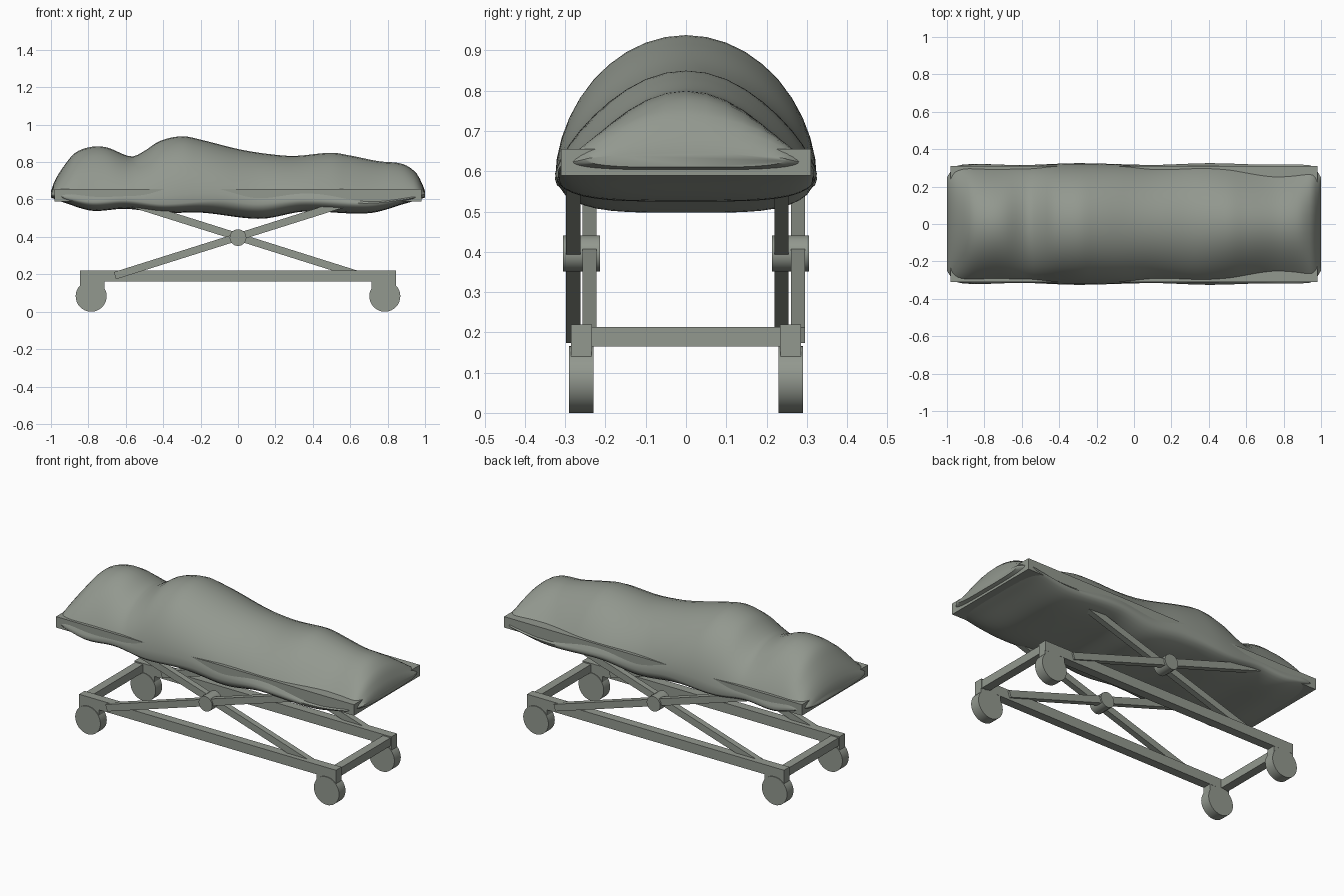
import bpy
import bmesh
import math
from mathutils import Vector

cube = bpy.data.objects.get("Cube")
if cube:
    bpy.data.objects.remove(cube, do_unlink=True)

grey = bpy.data.materials.new("grey_green")
grey.use_nodes = True
COLOUR = (0.29, 0.315, 0.275, 1)
grey.diffuse_color = COLOUR
grey.node_tree.nodes["Principled BSDF"].inputs["Base Color"].default_value = COLOUR


def finish(name, bm, smooth=None):
    """Turn a bmesh into a named object, smooth below the given angle."""
    bmesh.ops.recalc_face_normals(bm, faces=bm.faces)
    mesh = bpy.data.meshes.new(name)
    bm.to_mesh(mesh)
    bm.free()
    mesh.materials.append(grey)
    obj = bpy.data.objects.new(name, mesh)
    bpy.context.collection.objects.link(obj)
    if smooth:
        bpy.ops.object.select_all(action='DESELECT')
        obj.select_set(True)
        bpy.context.view_layer.objects.active = obj
        bpy.ops.object.shade_smooth_by_angle(angle=math.radians(smooth))
    return obj


def box(name, low, high):
    bm = bmesh.new()
    bmesh.ops.create_cube(bm, size=1)
    low, high = Vector(low), Vector(high)
    for v in bm.verts:
        v.co = (low + high) / 2 + v.co * (high - low)
    return finish(name, bm)


def disc(name, x, y, z, radius, width, sides):
    """Cylinder whose axis runs along y."""
    bm = bmesh.new()
    bmesh.ops.create_cone(bm, cap_ends=True, segments=sides, radius1=radius,
                          radius2=radius, depth=width)
    for v in bm.verts:
        v.co = (x + v.co.x, y + v.co.z, z + v.co.y)
    return finish(name, bm, 40)


def arm(name, y, direction):
    """Sloping scissor arm that crosses the pivot."""
    obj = box(name, (-0.69, -0.0175, -0.02), (0.65, 0.0175, 0.02))
    obj.rotation_euler.y = -direction * math.atan(0.315)
    obj.location = (0, y, 0.4)
    if direction < 0:
        obj.scale.x = -1
        obj.rotation_euler.y = math.atan(0.315)
    return obj


def curve(keys, x):
    """Smooth interpolation through (x, value) keys."""
    for i in range(len(keys) - 1):
        if x <= keys[i + 1][0]:
            break
    a, b = keys[i], keys[i + 1]
    before, after = keys[max(i - 1, 0)], keys[min(i + 2, len(keys) - 1)]
    span = b[0] - a[0]
    t = (x - a[0]) / span
    m0 = (b[1] - before[1]) / (b[0] - before[0]) * span
    m1 = (after[1] - a[1]) / (after[0] - a[0]) * span
    return ((2*t**3 - 3*t**2 + 1) * a[1] + (t**3 - 2*t**2 + t) * m0
            + (3*t**2 - 2*t**3) * b[1] + (t**3 - t**2) * m1)


# Draped cover: a closed soft form lofted along x
TOP = [(-1, .645), (-.98, .70), (-.93, .78), (-.87, .85), (-.78, .882), (-.7, .878),
       (-.57, .83), (-.5, .86), (-.42, .912), (-.3, .938), (-.2, .92), (0, .87),
       (.15, .845), (.3, .833), (.5, .85), (.6, .835), (.75, .805), (.88, .79),
       (.95, .745), (.98, .695), (1, .645)]
EDGE = [(-1, .63), (-.9, .605), (-.78, .585), (-.6, .595), (-.4, .575), (-.1, .595),
        (.1, .575), (.35, .595), (.7, .58), (.92, .605), (1, .63)]
BOTTOM = [(-1, .61), (-.92, .58), (-.78, .54), (-.6, .55), (-.4, .528), (-.2, .53),
          (.12, .497), (.35, .535), (.7, .527), (.9, .58), (1, .61)]
WIDTH = [(-1, .25), (-.96, .305), (-.85, .32), (-.6, .315), (-.3, .325), (.1, .316),
         (.4, .325), (.7, .317), (.9, .317), (.96, .305), (1, .25)]
PEAK = [(-1, .7), (-.75, .8), (-.57, .65), (-.3, .54), (0, .6), (.5, .85),
        (.85, 1.15), (1, .7)]

bm = bmesh.new()
rings = []
SLICES, STEPS = 90, 20
for i in range(SLICES + 1):
    x = -math.cos(math.pi * i / SLICES) * 0.35 + (2 * i / SLICES - 1) * 0.65
    top, edge, low, half, peak = (curve(k, x) for k in (TOP, EDGE, BOTTOM, WIDTH, PEAK))
    ring = []
    for j in range(2 * STEPS):
        angle = math.pi * j / STEPS
        t = math.cos(angle)
        if j <= STEPS:
            z = edge + (top - edge) * max(0, 1 - t * t) ** peak
        else:
            z = edge - (edge - low) * max(0, 1 - t ** 4) ** 0.5
        ring.append(bm.verts.new((x, half * t, z)))
    rings.append(ring)
for a, b in zip(rings, rings[1:]):
    for j in range(2 * STEPS):
        k = (j + 1) % (2 * STEPS)
        bm.faces.new((a[j], a[k], b[k], b[j]))
bm.faces.new(rings[0])
bm.faces.new(rings[-1])
finish("draped_cover", bm, 50)

# Table board
box("table_board", (-0.98, -0.31, 0.59), (0.98, 0.31, 0.655))

# Undercarriage, both sides
for side, s in (("right", -1), ("left", 1)):
    y = 0.26 * s
    box(side + "_rail", (-0.845, y - 0.026, 0.162), (0.845, y + 0.026, 0.22))
    arm(side + "_scissor_arm_rising", -0.28 if s < 0 else 0.237, 1)
    arm(side + "_scissor_arm_falling", -0.24 if s < 0 else 0.278, -1)
    disc(side + "_pivot", 0, y, 0.396, 0.045, 0.092, 16)
    for end, e in (("head", -1), ("foot", 1)):
        x = 0.78 * e
        box(f"{side}_{end}_caster_bracket", (x - 0.065, y - 0.025, 0.1),
            (x + 0.065, y + 0.025, 0.17))
        disc(f"{side}_{end}_wheel", 0.785 * e, y, 0.083, 0.083, 0.06, 32)

# Cross bars between the rails
for end, e in (("head", -1), ("foot", 1)):
    box(end + "_cross_bar", (0.815 * e - 0.025, -0.24, 0.165),
        (0.815 * e + 0.025, 0.24, 0.213))
